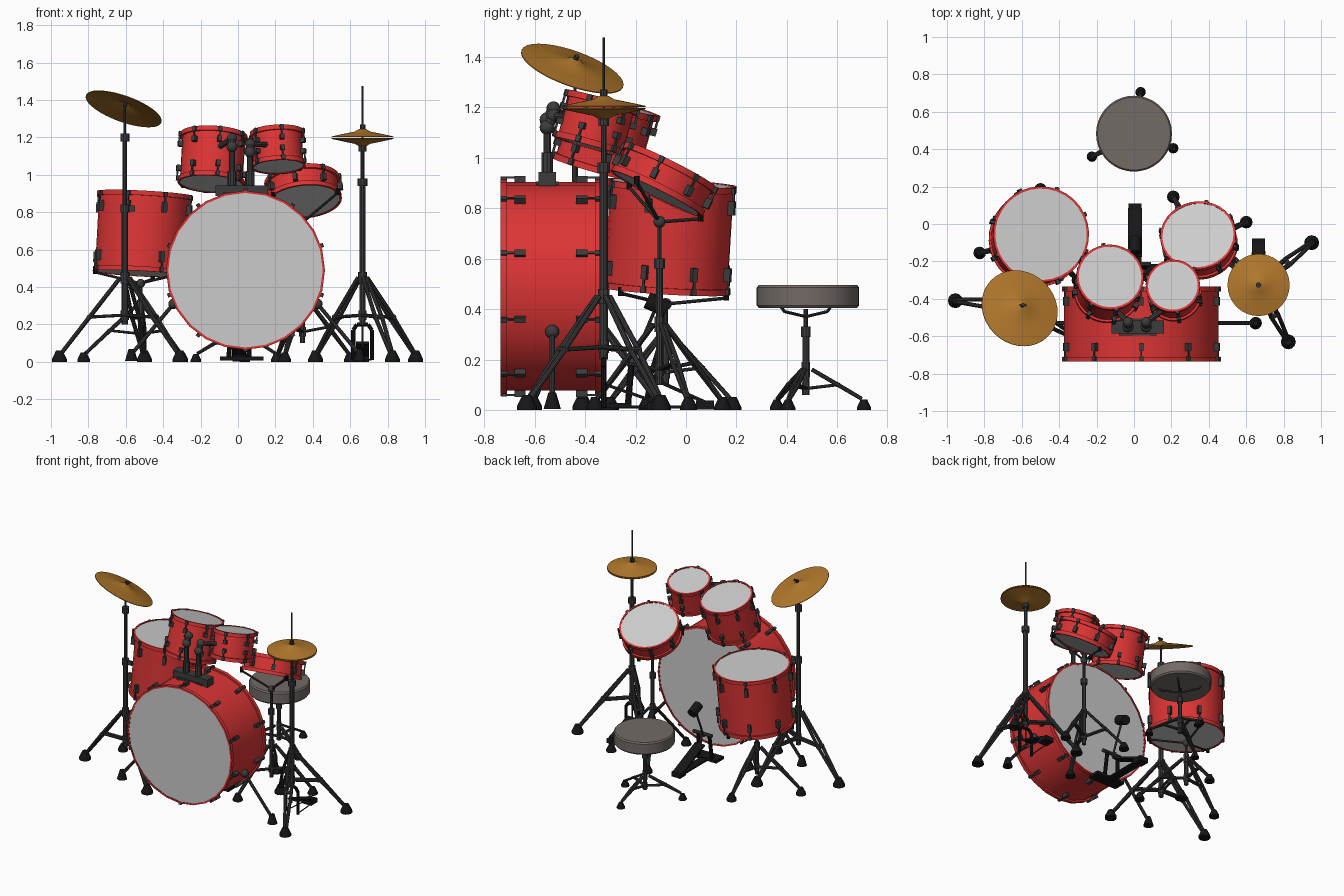
import bpy, bmesh, math
from mathutils import Vector, Matrix

if "Cube" in bpy.data.objects:
    bpy.data.objects.remove(bpy.data.objects["Cube"])

def material(name, c):
    m = bpy.data.materials.new(name)
    m.diffuse_color = (*c, 1)
    m.use_nodes = True
    m.node_tree.nodes["Principled BSDF"].inputs["Base Color"].default_value = m.diffuse_color
    return m

RED = material("red_shell", (0.72, 0.035, 0.035))
METAL = material("dark_metal", (0.045, 0.045, 0.045))
BLACK = material("black_rubber", (0.008, 0.008, 0.008))
BRONZE = material("bronze", (0.45, 0.19, 0.025))
SEAT = material("seat_cover", (0.17, 0.145, 0.135))
HEAD = material("drum_head", (0.52, 0.52, 0.52))

def finish(name, bm, M, mat, smooth=True):
    me = bpy.data.meshes.new(name)
    bmesh.ops.recalc_face_normals(bm, faces=bm.faces)
    for f in bm.faces:
        f.smooth = smooth
    bm.to_mesh(me)
    bm.free()
    if smooth:
        me.set_sharp_from_angle(angle=math.radians(35))
    ob = bpy.data.objects.new(name, me)
    ob.matrix_world = M
    me.materials.append(mat)
    bpy.context.collection.objects.link(ob)
    return ob

def frame(loc, axis=(0, 0, 1)):
    return Matrix.Translation(loc) @ Vector(axis).to_track_quat('Z', 'Y').to_matrix().to_4x4()

def lathe(name, prof, M, mat, sides=32):
    bm = bmesh.new()
    vs = [bm.verts.new((r, 0, z)) for r, z in prof]
    es = [bm.edges.new(p) for p in zip(vs, vs[1:])]
    bmesh.ops.spin(bm, geom=vs + es, cent=(0, 0, 0), axis=(0, 0, 1), angle=math.tau, steps=sides)
    bmesh.ops.remove_doubles(bm, verts=bm.verts, dist=1e-5)
    return finish(name, bm, M, mat)

def rod(name, a, b, r=0.01, mat=METAL, sides=10):
    a, b = Vector(a), Vector(b)
    h = (b - a).length
    return lathe(name, [(0, 0), (r, 0), (r, h), (0, h)], frame(a, b - a), mat, sides)

def path(name, pts, r, mat=METAL):
    for i, (a, b) in enumerate(zip(pts, pts[1:])):
        rod(f"{name}_{i}", a, b, r, mat)

def ball(name, loc, r, mat=METAL):
    bm = bmesh.new()
    bmesh.ops.create_uvsphere(bm, u_segments=14, v_segments=8, radius=r)
    return finish(name, bm, Matrix.Translation(loc), mat)

def boxes(name, items, M, mat):
    # items: (centre, size, local matrix)
    bm = bmesh.new()
    for c, s, L in items:
        bmesh.ops.create_cube(bm, size=1, matrix=L @ Matrix.Translation(c) @ Matrix.Diagonal((*s, 1)))
    return finish(name, bm, M, mat, False)

I4 = Matrix.Identity(4)

def box(name, c, s, mat=METAL, rot=I4):
    return boxes(name, [((0, 0, 0), s, rot)], Matrix.Translation(c), mat)

# Drum: shell with hoops, two heads, lugs with tension rods
def drum(name, top, axis, r, h, lugs=8, lug_len=0.055, sides=32, both=True):
    M = frame(Vector(top) - Vector(axis).normalized() * h, axis)
    i, k = r - 0.012, 0.025
    lathe(name + "_shell", [(i, 0), (r, 0), (r, k), (i, k), (i, h - k), (r, h - k), (r, h), (i, h)], M, RED, sides)
    for n, z in (("bottom", 0.004), ("top", h - 0.004)):
        lathe(f"{name}_{n}_head", [(0, z), (i + 0.001, z)], M, HEAD, sides)
    items = []
    for j in range(lugs):
        L = Matrix.Rotation(math.tau * (j + 0.5) / lugs, 4, 'Z')
        for s in ((1, -1) if both else (1,)):
            at = lambda d: h - d if s > 0 else d
            items += [((r, 0, at(0.055 + lug_len / 2)), (0.026, 0.022, lug_len), L),
                      ((r + 0.006, 0, at(0.04)), (0.008, 0.008, 0.08), L),
                      ((r + 0.004, 0, at(0.014)), (0.014, 0.02, 0.024), L)]
    boxes(name + "_lugs", items, M, METAL)

drum("bass_drum", (0.04, -0.735, 0.49), (0, -1, 0), 0.425, 0.4, 10, 0.045, 24)
drum("floor_tom", (-0.497, -0.055, 0.9), (0.055, 0.06, 1), 0.257, 0.43)
drum("large_rack_tom", (-0.128, -0.283, 1.215), (0.06, 0.28, 1), 0.18, 0.275, 8, 0.03)
drum("small_rack_tom", (0.208, -0.33, 1.23), (-0.05, 0.28, 1), 0.145, 0.195, 6, 0.025)
drum("snare", (0.342, -0.06, 0.97), (-0.1, 0.5, 1), 0.203, 0.127, 8, 0.04, both=False)

# Bass drum spurs
for sx in (-1, 1):
    a, b = (0.04 + sx * 0.385, -0.53, 0.31), (0.04 + sx * 0.61, -0.53, 0.04)
    rod("bass_spur", a, b, 0.011)
    ball("bass_spur_mount", a, 0.028)
    lathe("bass_spur_foot", [(0, -0.035), (0.034, -0.035), (0.015, 0.03), (0, 0.03)], Matrix.Translation(b), BLACK, 12)

# Tripod: legs, braces and rubber feet around a pole
def tripod(name, x, y, feet, hub, brace, r, gap=0.0, foot=0.04):
    rod(name + "_hub", (x, y, hub - 0.03), (x, y, hub + 0.03), r * 2.2)
    rod(name + "_lower_hub", (x, y, brace - 0.025), (x, y, brace + 0.025), r * 2)
    for fx, fy in feet:
        d = Vector((fx - x, fy - y, 0))
        R, u = d.length, d.normalized()
        v = Vector((-u.y, u.x, 0))
        c = Vector((x, y, 0))
        p0 = c + u * 0.025 + Vector((0, 0, hub))
        p1 = c + u * (R - 0.01) + Vector((0, 0, 0.045))
        mid = p0.lerp(p1, 0.52)
        for s in ((-1, 1) if gap else (0,)):
            path(name + "_leg", [p0 + v * gap * s * 0.5, mid + v * gap * s, p1 + v * gap * s * 0.3], r)
            rod(name + "_brace", c + v * gap * s * 0.6 + Vector((0, 0, brace)), mid + v * gap * s * 0.6, r * 0.8)
        if gap:
            rod(name + "_leg_pin", mid - v * gap * 1.4, mid + v * gap * 1.4, r * 1.2)
        lathe(name + "_foot", [(0, 0), (foot, 0), (foot, foot * 0.35), (foot * 0.45, foot * 1.5), (0, foot * 1.5)],
              Matrix.Translation((fx, fy, 0)), BLACK, 12)

# Crash cymbal and stand
cx, cy = -0.605, -0.44
tripod("crash_stand", cx, cy, [(-0.955, -0.41), (-0.5, -0.11), (-0.31, -0.61)], 0.45, 0.25, 0.011, 0.02)
rod("crash_lower_tube", (cx, cy, 0.2), (cx, cy, 0.82), 0.017)
rod("crash_upper_tube", (cx, cy, 0.8), (cx, cy, 1.2), 0.012)
rod("crash_top_rod", (cx, cy, 1.2), (cx, cy, 1.37), 0.007)
for z in (0.82, 1.2):
    rod("crash_clamp", (cx, cy, z - 0.022), (cx, cy, z + 0.022), 0.024)
box("crash_clamp_screw", (cx + 0.03, cy, 0.82), (0.05, 0.014, 0.03))

def cymbal(name, loc, axis, r, flip=1, rise=0.04):
    p = [(0, rise), (0.02, rise * 0.97), (0.042, rise * 0.65), (r * 0.6, rise * 0.36), (r, 0)]
    q = [(a, (b - 0.004)) for a, b in reversed(p)]
    lathe(name, [(a, b * flip) for a, b in p + q], frame(loc, axis), BRONZE, 36)

n = Vector((0.36, 0.36, 1)).normalized()
c = Vector((-0.607, -0.446, 1.365))
cymbal("crash_cymbal", c - n * 0.012, n, 0.214)
rod("crash_wing_nut", c, c + n * 0.045, 0.01)
box("crash_wing_nut_bar", c + n * 0.042, (0.035, 0.012, 0.012))

# Hi-hat cymbals and stand
hx, hy = 0.666, -0.326
tripod("hihat_stand", hx, hy, [(0.95, -0.1), (0.825, -0.63), (0.415, -0.1)], 0.45, 0.25, 0.011, 0.02)
rod("hihat_lower_tube", (hx, hy, 0.2), (hx, hy, 0.96), 0.017)
rod("hihat_upper_tube", (hx, hy, 0.94), (hx, hy, 1.16), 0.011)
rod("hihat_pull_rod", (hx, hy, 1.15), (hx, hy, 1.475), 0.005)
for z, r in ((0.96, 0.026), (1.145, 0.022), (1.25, 0.015)):
    rod("hihat_clamp", (hx, hy, z - 0.02), (hx, hy, z + 0.02), r)
cymbal("hihat_top_cymbal", (hx, hy, 1.205), (0, 0, 1), 0.166)
cymbal("hihat_bottom_cymbal", (hx, hy, 1.192), (0, 0, 1), 0.166, -1)
rod("hihat_chain", (hx, hy, 0.08), (hx, hy, 0.22), 0.005)
path("hihat_pedal_frame", [(hx - 0.05, hy, 0.01), (hx - 0.05, hy, 0.17), (hx - 0.03, hy, 0.2), (hx + 0.03, hy, 0.2),
                           (hx + 0.05, hy, 0.17), (hx + 0.05, hy, 0.01)], 0.011, BLACK)
box("hihat_pedal_board", (hx, -0.215, 0.065), (0.07, 0.23, 0.012), BLACK, Matrix.Rotation(-0.33, 4, 'X'))
box("hihat_pedal_heel", (hx, -0.115, 0.015), (0.07, 0.075, 0.03), BLACK)
for s in (-1, 1):
    rod("hihat_pedal_wire", (hx + s * 0.045, hy, 0.012), (hx + s * 0.03, -0.12, 0.012), 0.004)

# Basket: arms under a drum, carried by a pole
def basket(name, hub, ends, pole_r, z0=0.1):
    hub = Vector(hub)
    rod(name + "_lower_tube", (hub.x, hub.y, z0), (hub.x, hub.y, z0 + (hub.z - z0) * 0.75), pole_r)
    rod(name + "_upper_tube", (hub.x, hub.y, z0), hub, pole_r * 0.65)
    ball(name + "_hub", hub, pole_r * 1.7)
    for e in ends:
        rod(name + "_arm", hub, e, 0.007)
        rod(name + "_arm_grip", Vector(e) - Vector((0, 0, 0.01)), Vector(e) + Vector((0, 0, 0.025)), 0.012, BLACK)

def rim_points(top, axis, r, h, start):
    M = frame(Vector(top) - Vector(axis).normalized() * h, axis)
    return [M @ Vector((r * math.cos(start + i * math.tau / 3), r * math.sin(start + i * math.tau / 3), -0.01)) for i in range(3)]

# Snare stand
tripod("snare_stand", 0.345, -0.105, [(0.21, 0.145), (0.6, 0.01), (0.25, -0.36)], 0.34, 0.16, 0.009, 0.012, 0.034)
basket("snare_basket", (0.345, -0.105, 0.745), rim_points((0.342, -0.06, 0.97), (-0.1, 0.5, 1), 0.2, 0.127, 0.4), 0.014)
rod("snare_stand_clamp", (0.345, -0.105, 0.56), (0.345, -0.105, 0.6), 0.022)

# Floor tom stand
tripod("floor_tom_stand", -0.52, -0.08, [(-0.825, -0.155), (-0.5, 0.185), (-0.3, -0.3)], 0.3, 0.15, 0.009, 0.012, 0.034)
basket("floor_tom_basket", (-0.52, -0.08, 0.42), rim_points((-0.497, -0.055, 0.9), (0.055, 0.06, 1), 0.25, 0.43, 1.0), 0.014)

# Throne
tx, ty = 0.0, 0.475
lathe("throne_seat", [(0, 0.405), (0.195, 0.405), (0.203, 0.415), (0.203, 0.485), (0.195, 0.495), (0, 0.495)],
      Matrix.Translation((0, 0.483, 0)), SEAT, 36)
tripod("throne_base", tx, ty, [(0.035, 0.705), (0.21, 0.405), (-0.225, 0.36)], 0.16, 0.085, 0.008, 0.01, 0.028)
rod("throne_lower_tube", (tx, ty, 0.07), (tx, ty, 0.31), 0.014)
rod("throne_upper_tube", (tx, ty, 0.3), (tx, ty, 0.4), 0.009)
rod("throne_clamp", (tx, ty, 0.29), (tx, ty, 0.33), 0.02)
for a in range(4):
    u = Vector((math.cos(a * math.pi / 2 + 0.78), math.sin(a * math.pi / 2 + 0.78), 0))
    p = Vector((tx, ty, 0.37))
    path("throne_seat_bracket", [p, p + u * 0.12 + Vector((0, 0, 0.02)), p + u * 0.14 + Vector((0, 0, 0.04))], 0.006)

# Bass drum pedal with beater
box("bass_pedal_base", (0.01, -0.1, 0.012), (0.06, 0.38, 0.012), BLACK)
box("bass_pedal_front_plate", (0.02, -0.26, 0.018), (0.23, 0.09, 0.02), BLACK)
box("bass_pedal_board", (0.006, -0.045, 0.085), (0.075, 0.28, 0.014), BLACK, Matrix.Rotation(-0.42, 4, 'X'))
box("bass_pedal_heel", (0.006, 0.075, 0.02), (0.07, 0.07, 0.035), BLACK)
for s in (-1, 1):
    rod("bass_pedal_post", (0.006 + s * 0.055, -0.23, 0.02), (0.006 + s * 0.045, -0.215, 0.2), 0.013, BLACK)
rod("bass_pedal_axle", (-0.06, -0.215, 0.2), (0.09, -0.215, 0.2), 0.013)
rod("bass_pedal_beater_rod", (0.006, -0.215, 0.18), (0.006, -0.105, 0.44), 0.007)
rod("bass_pedal_beater", (0.006, -0.155, 0.435), (0.006, -0.075, 0.4), 0.033, BLACK, 16)
rod("bass_pedal_chain", (0.006, -0.19, 0.2), (0.006, -0.17, 0.13), 0.009)

# Tom mount on top of the bass drum
box("tom_mount_base", (0.02, -0.55, 0.915), (0.28, 0.07, 0.055))
box("tom_mount_plate", (0.02, -0.55, 0.89), (0.2, 0.09, 0.03))
for x, z, ex, ey, ez in ((-0.032, 1.15, -0.1, -0.46, 1.15), (0.065, 1.12, 0.17, -0.45, 1.16)):
    top = Vector((x, -0.55, z))
    elbow = Vector((x, -0.525, z + 0.045))
    rod("tom_arm_sleeve", (x, -0.55, 0.93), (x, -0.55, 1.02), 0.024)
    rod("tom_arm_post", (x, -0.55, 0.93), top, 0.016)
    ball("tom_arm_joint", top, 0.03)
    rod("tom_arm_link", top, elbow, 0.022)
    ball("tom_arm_elbow", elbow, 0.028)
    rod("tom_arm_bar", elbow, (ex, ey, ez), 0.015)
